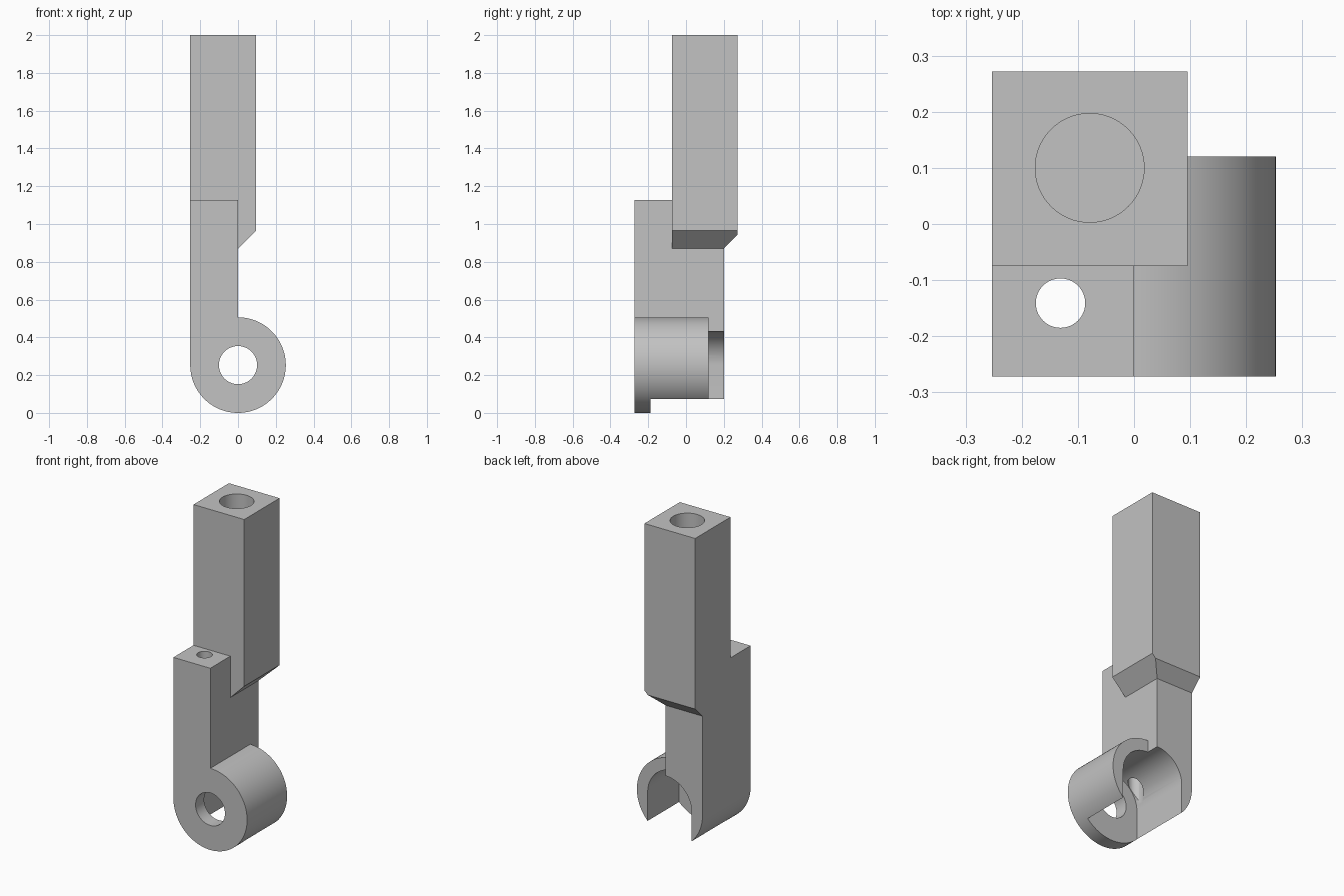
import bpy, bmesh, math
from mathutils import Vector

cube = bpy.data.objects.get("Cube")
if cube:
    bpy.data.objects.remove(cube, do_unlink=True)

R = 0.253            # hub radius and height of its axis
BACK = 0.272         # half depth
POCKET = 0.179       # pocket radius and half width of the slot

grey = bpy.data.materials.new("light grey")
grey.use_nodes = True
colour = (0.54, 0.54, 0.54, 1)
grey.diffuse_color = colour
grey.node_tree.nodes["Principled BSDF"].inputs["Base Color"].default_value = colour


def finish(name, bm):
    bmesh.ops.recalc_face_normals(bm, faces=bm.faces)
    mesh = bpy.data.meshes.new(name)
    bm.to_mesh(mesh)
    bm.free()
    mesh.materials.append(grey)
    obj = bpy.data.objects.new(name, mesh)
    bpy.context.collection.objects.link(obj)
    return obj


def arc(radius, start, end, steps):
    """Points round the hub axis in the x-z plane, angles in degrees."""
    angles = [math.radians(start + (end - start) * i / steps) for i in range(steps + 1)]
    return [(radius * math.cos(a), R + radius * math.sin(a)) for a in angles]


def extrude_y(name, points, y0, y1):
    bm = bmesh.new()
    face = bm.faces.new([bm.verts.new((x, y0, z)) for x, z in points])
    moved = bmesh.ops.extrude_face_region(bm, geom=[face])["geom"]
    verts = [v for v in moved if isinstance(v, bmesh.types.BMVert)]
    bmesh.ops.translate(bm, verts=verts, vec=(0, y1 - y0, 0))
    return finish(name, bm)


def drill(name, x, y, radius, z0, z1):
    bm = bmesh.new()
    bmesh.ops.create_cone(bm, cap_ends=True, segments=64, radius1=radius,
                          radius2=radius, depth=z1 - z0)
    bmesh.ops.translate(bm, verts=bm.verts, vec=(x, y, (z0 + z1) / 2))
    return finish(name, bm)


def combine(target, other, operation):
    mod = target.modifiers.new(operation.lower(), 'BOOLEAN')
    mod.operation, mod.solver, mod.object = operation, 'EXACT', other
    bpy.context.view_layer.objects.active = target
    bpy.ops.object.modifier_apply(modifier=mod.name)
    bpy.data.objects.remove(other, do_unlink=True)


# Lower arm with the round hub, one profile through the full depth
profile = [(0, 1.127), (-R, 1.127)] + arc(R, 180, 450, 108)
bracket = extrude_y("bracket", profile, -BACK, 0.2)

# The hub stops short of the back of the arm
hub_trim = extrude_y("hub_trim", [(0, -0.1), (0.4, -0.1), (0.4, 0.7), (0, 0.7)], 0.12, 0.4)
combine(bracket, hub_trim, 'DIFFERENCE')

# Upper square post, chamfered underneath where it overhangs the arm
bm = bmesh.new()
bmesh.ops.create_cube(bm, size=1)
low, high = Vector((-R, -0.075, 0.87)), Vector((0.095, BACK, 2))
for v in bm.verts:
    v.co = [a + (b - a) * (c + 0.5) for a, b, c in zip(low, high, v.co)]
for point, normal in (((0, 0, 0.87), (1, 0, -1)), ((0, 0.2, 0.87), (0, 1, -1))):
    bmesh.ops.bisect_plane(bm, geom=bm.verts[:] + bm.edges[:] + bm.faces[:],
                           plane_co=point, plane_no=normal, clear_outer=True)
    bmesh.ops.holes_fill(bm, edges=[e for e in bm.edges if e.is_boundary])
combine(bracket, finish("post", bm), 'UNION')

# Rear pocket, open to the back and through a slot underneath
pocket = arc(POCKET, 0, 180, 64) + [(-POCKET, -0.1), (POCKET, -0.1)]
combine(bracket, extrude_y("pocket", pocket, -0.188, 0.5), 'DIFFERENCE')

# Axle bore through the front wall
combine(bracket, extrude_y("bore", arc(0.101, 0, 354, 59), -0.5, -0.1), 'DIFFERENCE')

# Small through hole in the step and wide blind hole in the post
combine(bracket, drill("small_hole", -0.131, -0.141, 0.044, 0.25, 1.3), 'DIFFERENCE')
combine(bracket, drill("wide_hole", -0.079, 0.1, 0.097, 1.1, 2.2), 'DIFFERENCE')

# Smooth round walls, sharp corners
bpy.ops.object.select_all(action='DESELECT')
bracket.select_set(True)
bpy.context.view_layer.objects.active = bracket
bpy.ops.object.shade_smooth_by_angle(angle=math.radians(30))
